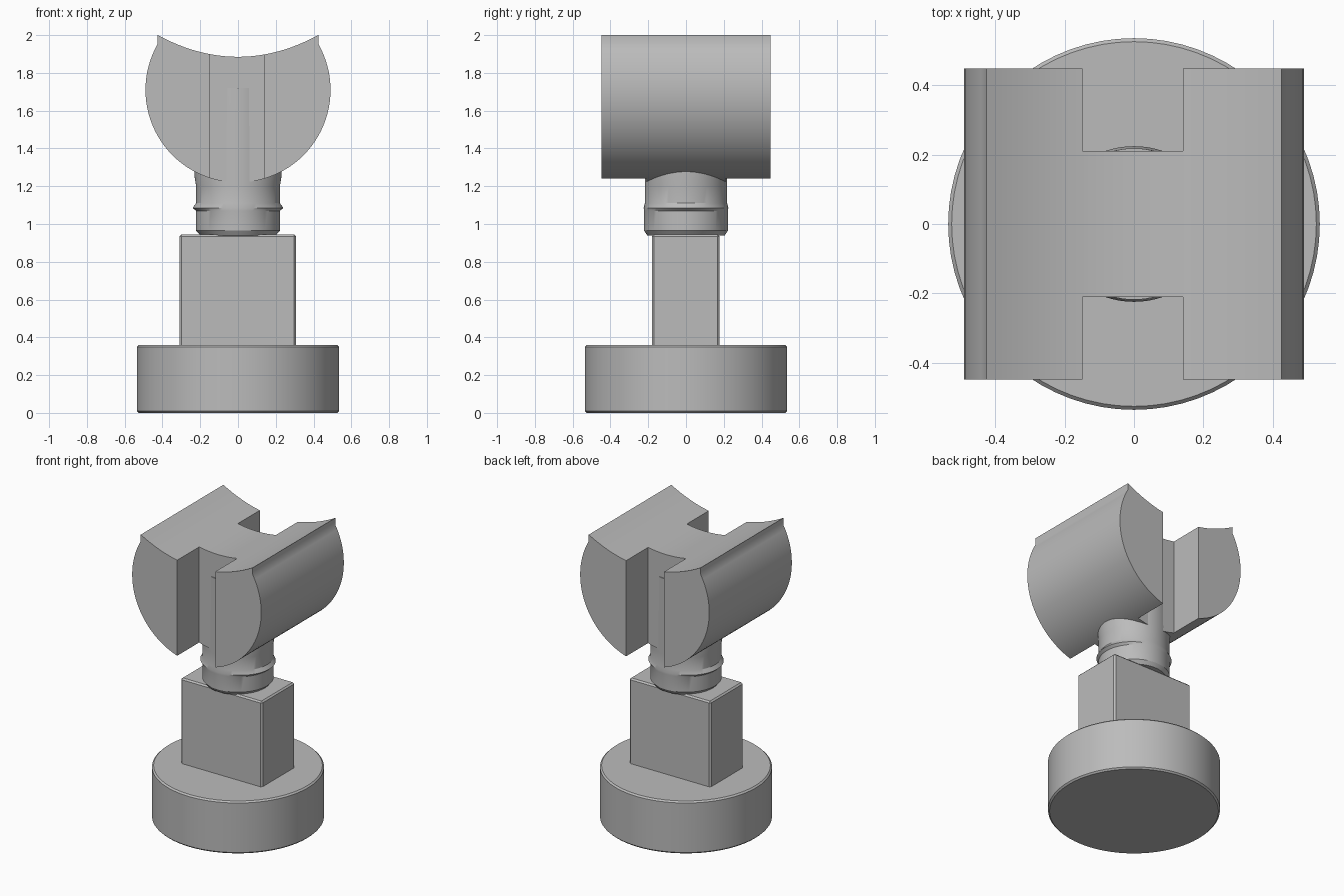
import bpy, bmesh, math

cube = bpy.data.objects.get("Cube")
if cube:
    bpy.data.objects.remove(cube, do_unlink=True)

grey = bpy.data.materials.new("plain_grey")
grey.use_nodes = True
grey.diffuse_color = (0.5, 0.5, 0.5, 1)
grey.node_tree.nodes["Principled BSDF"].inputs["Base Color"].default_value = (0.5, 0.5, 0.5, 1)


def make_object(name, bm):
    bmesh.ops.recalc_face_normals(bm, faces=bm.faces)
    mesh = bpy.data.meshes.new(name)
    bm.to_mesh(mesh)
    bm.free()
    mesh.materials.append(grey)
    obj = bpy.data.objects.new(name, mesh)
    bpy.context.collection.objects.link(obj)
    return obj


def activate(obj):
    bpy.ops.object.select_all(action='DESELECT')
    obj.select_set(True)
    bpy.context.view_layer.objects.active = obj


def smooth(obj):
    activate(obj)
    bpy.ops.object.shade_smooth_by_angle(angle=math.radians(30))


def box(name, low, high):
    bm = bmesh.new()
    bmesh.ops.create_cube(bm, size=1)
    for v in bm.verts:
        for i in range(3):
            v.co[i] = low[i] if v.co[i] < 0 else high[i]
    return make_object(name, bm)


def turned(name, profile, segments=72):
    """Closed solid from rings of (x radius, y radius, height)."""
    bm = bmesh.new()
    rings = []
    for rx, ry, z in profile:
        angles = [math.tau * i / segments for i in range(segments)]
        rings.append([bm.verts.new((rx * math.cos(a), ry * math.sin(a), z)) for a in angles])
    for a, b in zip(rings, rings[1:]):
        for i in range(segments):
            j = (i + 1) % segments
            bm.faces.new((a[i], a[j], b[j], b[i]))
    bm.faces.new(rings[0])
    bm.faces.new(rings[-1])
    obj = make_object(name, bm)
    smooth(obj)
    return obj


# Round base with a fine edge chamfer
turned("round_base", [(0.525, 0.525, 0), (0.535, 0.535, 0.01),
                      (0.535, 0.535, 0.35), (0.525, 0.525, 0.36)])

# Rectangular block
block = box("post_block", (-0.31, -0.18, 0.35), (0.307, 0.178, 0.945))
bevel = block.modifiers.new("edge_chamfer", 'BEVEL')
bevel.width = 0.01
bevel.segments = 1

# Round neck with a thin raised rib, running up inside the head
turned("neck", [(0.2, 0.205, 0.94), (0.222, 0.222, 0.965), (0.222, 0.222, 1.07),
                (0.24, 0.224, 1.085), (0.222, 0.218, 1.11),
                (0.222, 0.218, 1.2), (0.23, 0.218, 1.25), (0.218, 0.218, 1.72)])

# Cradle head: barrel along y with a hollowed top and small vertical lips
CENTRE, RADIUS, LIP, DEPTH = 1.71, 0.49, 0.425, 0.448
start = math.acos(LIP / RADIUS)
steps = 64
outline = []
for i in range(steps + 1):
    a = math.pi - start + (math.pi + 2 * start) * i / steps
    outline.append((RADIUS * math.cos(a), CENTRE + RADIUS * math.sin(a)))
for i in range(25):
    t = 1 - i / 12
    outline.append((LIP * t, 1.885 + 0.115 * t * t))
bm = bmesh.new()
face = bm.faces.new([bm.verts.new((x, -DEPTH, z)) for x, z in outline])
extruded = bmesh.ops.extrude_face_region(bm, geom=[face], use_keep_orig=True)
new_verts = [g for g in extruded["geom"] if isinstance(g, bmesh.types.BMVert)]
bmesh.ops.translate(bm, verts=new_verts, vec=(0, 2 * DEPTH, 0))
head = make_object("cradle_head", bm)

# Vertical slots through the front and back of the head
for side in (-1, 1):
    ys = sorted((side * 0.21, side * 0.6))
    cutter = box("slot_cutter", (-0.148, ys[0], 1.0), (0.141, ys[1], 2.2))
    cutter.hide_render = True
    cut = head.modifiers.new("slot", 'BOOLEAN')
    cut.operation = 'DIFFERENCE'
    cut.solver = 'EXACT'
    cut.object = cutter
    activate(head)
    bpy.ops.object.modifier_apply(modifier=cut.name)
    bpy.data.objects.remove(cutter, do_unlink=True)
smooth(head)
